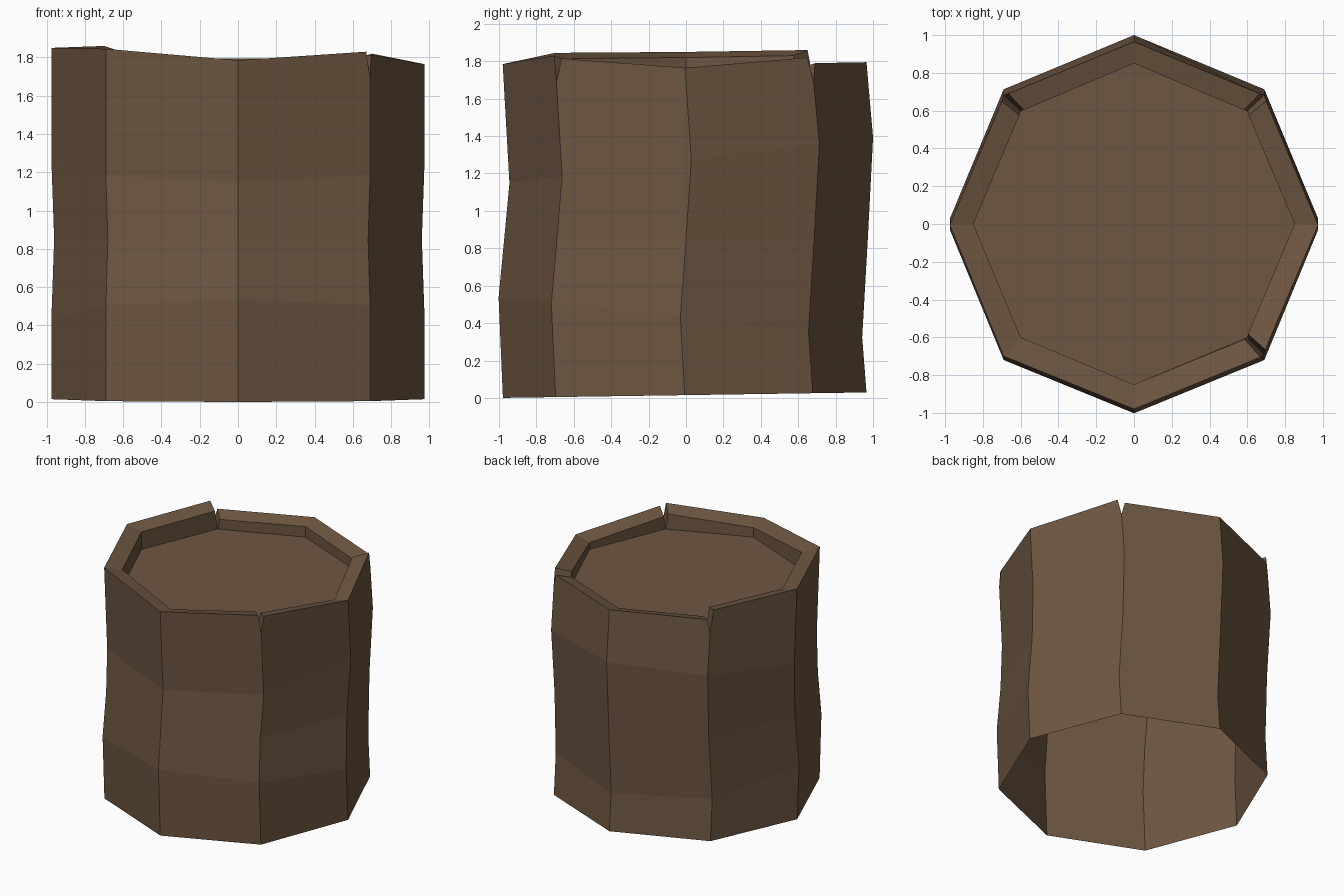
import bpy, bmesh

if "Cube" in bpy.data.objects:
    bpy.data.objects.remove(bpy.data.objects["Cube"])

bark = bpy.data.materials.new("brown wood")
bark.diffuse_color = (0.156, 0.094, 0.053, 1)
bark.use_nodes = True
bark.node_tree.nodes["Principled BSDF"].inputs["Base Color"].default_value = bark.diffuse_color


def finish(name, bm):
    me = bpy.data.meshes.new(name)
    bm.to_mesh(me)
    bm.free()
    me.materials.append(bark)
    ob = bpy.data.objects.new(name, me)
    bpy.context.collection.objects.link(ob)
    return ob


# Octagon corners, counter-clockwise from the front right
OUT = [(.69, -.69), (.975, 0), (.69, .685), (0, .972),
       (-.69, .685), (-.975, 0), (-.69, -.69), (0, -.972)]
INN = [(.6, -.6), (.85, 0), (.6, .6), (0, .85),
       (-.6, .6), (-.85, 0), (-.6, -.6), (0, -.85)]
DISC_Z = 1.68

# Trunk rings: height, tilt along y, shift along y, x scale
RINGS = [(.015, .015, -.007, 1), (.43, -.11, -.03, 1),
         (.85, 0, 0, .985), (1.27, .125, .028, 1)]

bm = bmesh.new()
rings = [[bm.verts.new((x * s, y + dy, z + t * y)) for x, y in OUT]
         for z, t, dy, s in RINGS]
for a, b in zip(rings, rings[1:]):
    for i in range(8):
        j = (i + 1) % 8
        bm.faces.new((a[i], a[j], b[j], b[i]))

# Rim pieces, separated by cracks at corners 0, 2 and 4: (x, y, z) of the top edge
PIECES = [
    (0, [(.695, -.665, 1.815), (.975, -.005, 1.765), (.70, .65, 1.82)]),
    (2, [(.665, .69, 1.79), (0, .965, 1.795), (-.665, .69, 1.79)]),
    (4, [(-.70, .65, 1.86), (-.975, -.005, 1.85), (-.69, -.70, 1.845),
         (0, -.98, 1.785), (.67, -.705, 1.83)]),
]
low = [bm.verts.new((x, y, DISC_Z)) for x, y in INN]
crack = {i: bm.verts.new((OUT[i][0], OUT[i][1] - .003, DISC_Z + .01)) for i in (0, 2, 4)}
for start, pts in PIECES:
    n = len(pts)
    top, inner = [], []
    for k, (x, y, z) in enumerate(pts):
        i = (start + k) % 8
        ix, iy = INN[i]
        if i in crack:      # keep the crack open on the inner edge too
            ix += (x - OUT[i][0]) * .7
            iy += (y - OUT[i][1]) * .7
        top.append(bm.verts.new((x, y, z)))
        inner.append(bm.verts.new((ix, iy, z - .03)))
    for k in range(n - 1):
        i, j = (start + k) % 8, (start + k + 1) % 8
        wall = [rings[-1][i], rings[-1][j]]
        if j in crack:
            wall.append(crack[j])
        wall += [top[k + 1], top[k]]
        if i in crack:
            wall.append(crack[i])
        bm.faces.new(wall)
        bm.faces.new((top[k], top[k + 1], inner[k + 1], inner[k]))
        bm.faces.new((inner[k], inner[k + 1], low[j], low[i]))
    i, j = start, (start + n - 1) % 8
    bm.faces.new((crack[i], top[0], inner[0], low[i]))
    bm.faces.new((top[-1], crack[j], low[j], inner[-1]))
finish("trunk", bm)

# Recessed cut surface
bm = bmesh.new()
bm.faces.new([bm.verts.new((x, y, DISC_Z)) for x, y in INN])
finish("cut_top", bm)
